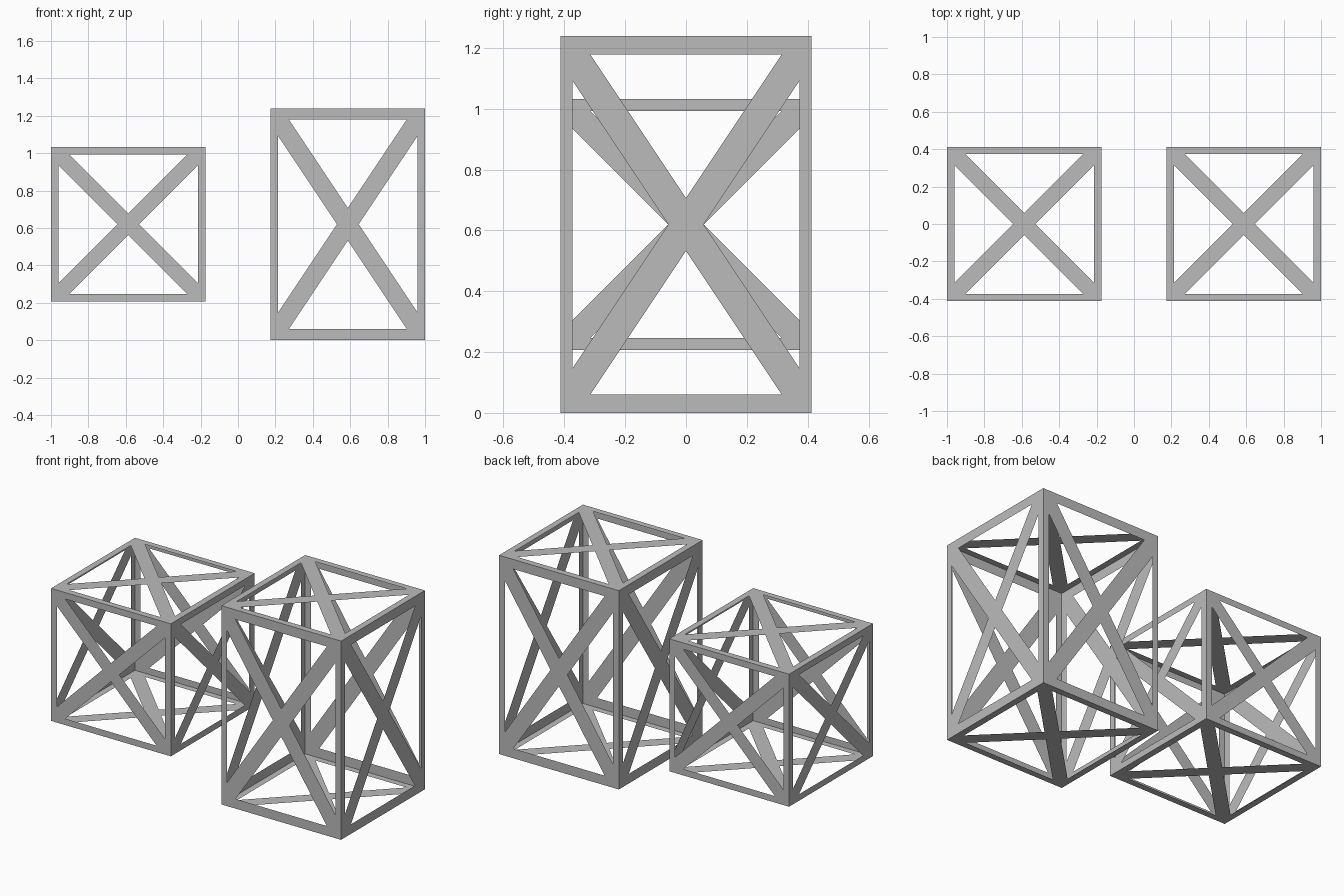
import bpy
import bmesh
from math import pi
from mathutils import Matrix, Vector

cube = bpy.data.objects.get("Cube")
if cube:
    bpy.data.objects.remove(cube, do_unlink=True)

HALF = 0.413          # half width of a crate
INNER = 0.373         # inner edge of the border
REACH = 0.315         # how far each opening runs along the border
TIP = INNER - REACH   # opening tip, measured from the panel centre

grey = bpy.data.materials.new("plain_grey")
grey.use_nodes = True
colour = (0.5, 0.5, 0.5, 1)
grey.diffuse_color = colour
grey.node_tree.nodes["Principled BSDF"].inputs["Base Color"].default_value = colour


def add_panel(bm, turn):
    """Cross-braced flat panel on the top side, then turned into place."""
    def face(points):
        bm.faces.new([bm.verts.new(turn @ p) for p in points])

    def at(x, y):
        return Vector((x, y, HALF))

    quarters = [Matrix.Rotation(-k * pi / 2, 4, "Z") for k in range(4)]
    border = [at(-HALF, HALF), at(-REACH, INNER), at(REACH, INNER), at(HALF, HALF)]
    arm = [at(0, TIP), at(TIP, 0), at(INNER, REACH), at(HALF, HALF), at(REACH, INNER)]
    for q in quarters:
        face([q @ p for p in border])
        face([q @ p for p in arm])
    # hub where the braces cross
    face([q @ at(0, TIP) for q in reversed(quarters)])


def crate(name, x, stretch):
    bm = bmesh.new()
    # top, bottom and two sides, then the remaining two sides
    for k in range(4):
        add_panel(bm, Matrix.Rotation(k * pi / 2, 4, "X"))
    for side in (-1, 1):
        add_panel(bm, Matrix.Rotation(side * pi / 2, 4, "Y"))
    bmesh.ops.remove_doubles(bm, verts=bm.verts, dist=0.0005)
    bmesh.ops.recalc_face_normals(bm, faces=bm.faces)
    # make sure every panel faces outward
    for f in bm.faces:
        if f.normal.dot(f.calc_center_median()) < 0:
            f.normal_flip()
    bmesh.ops.scale(bm, vec=(1, 1, stretch), verts=bm.verts)
    mesh = bpy.data.meshes.new(name)
    bm.to_mesh(mesh)
    bm.free()
    mesh.materials.append(grey)
    obj = bpy.data.objects.new(name, mesh)
    obj.location = (x, 0, HALF * 1.5)
    bpy.context.collection.objects.link(obj)


crate("cube_frame", HALF - 1, 1)
crate("tall_frame", 1 - HALF, 1.5)
